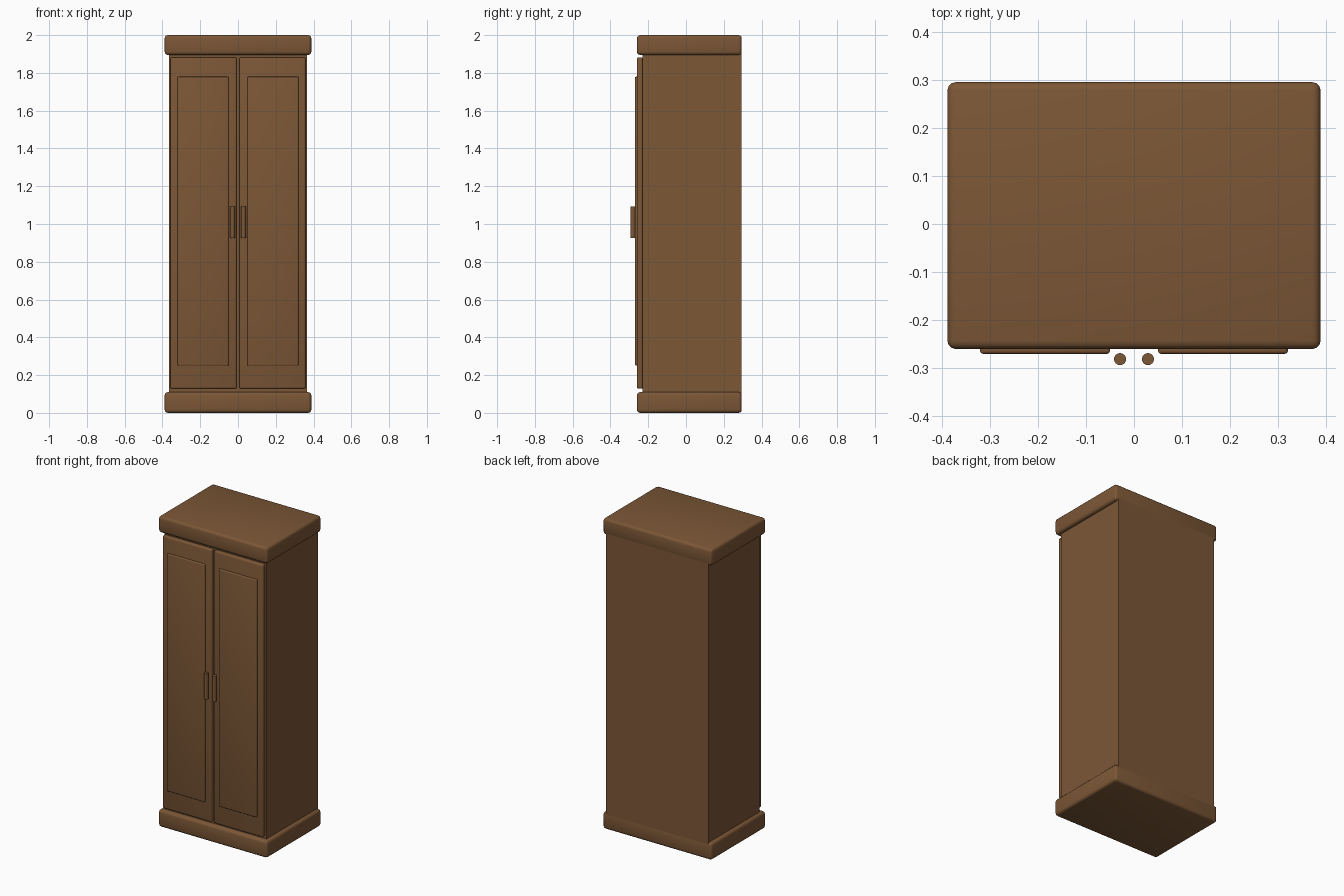
import bpy
from mathutils import Vector

if "Cube" in bpy.data.objects:
    bpy.data.objects.remove(bpy.data.objects["Cube"])

wood = bpy.data.materials.new("brown_wood")
wood.diffuse_color = (0.2, 0.095, 0.037, 1)
wood.use_nodes = True
wood.node_tree.nodes["Principled BSDF"].inputs["Base Color"].default_value = wood.diffuse_color


def finish(obj, name, bevel=0.0):
    """Name, colour, bevel and smooth a part."""
    obj.name = name
    obj.data.materials.append(wood)
    if bevel:
        mod = obj.modifiers.new("rounded_edges", 'BEVEL')
        mod.width = bevel
        mod.segments = 3
        bpy.ops.object.modifier_apply(modifier=mod.name)
    bpy.ops.object.shade_smooth_by_angle()


def box(name, low, high, bevel=0.0):
    """Box between two corners."""
    low, high = Vector(low), Vector(high)
    bpy.ops.mesh.primitive_cube_add(size=1, location=(low + high) / 2)
    obj = bpy.context.object
    obj.scale = high - low
    bpy.ops.object.transform_apply(location=False, rotation=False, scale=True)
    finish(obj, name, bevel)


# Carcass, flush with plinth and cornice at the back
box("cabinet_body", (-0.365, -0.229, 0.02), (0.365, 0.294, 1.98))

# Plinth and cornice
box("plinth", (-0.388, -0.26, 0.0), (0.388, 0.295, 0.11), 0.017)
box("cornice", (-0.388, -0.26, 1.895), (0.388, 0.295, 2.0), 0.017)

# Doors with raised panels and upright round handles, left and right
for side, s in (("left", -1), ("right", 1)):
    def span(a, b):
        return sorted((s * a, s * b))

    x0, x1 = span(0.007, 0.358)
    box(side + "_door", (x0, -0.26, 0.128), (x1, -0.228, 1.882), 0.009)
    x0, x1 = span(0.05, 0.32)
    box(side + "_door_panel", (x0, -0.27, 0.25), (x1, -0.25, 1.78), 0.006)
    bpy.ops.mesh.primitive_cylinder_add(
        vertices=24, radius=0.0125, depth=0.166, location=(s * 0.029, -0.281, 1.01))
    finish(bpy.context.object, side + "_handle")
